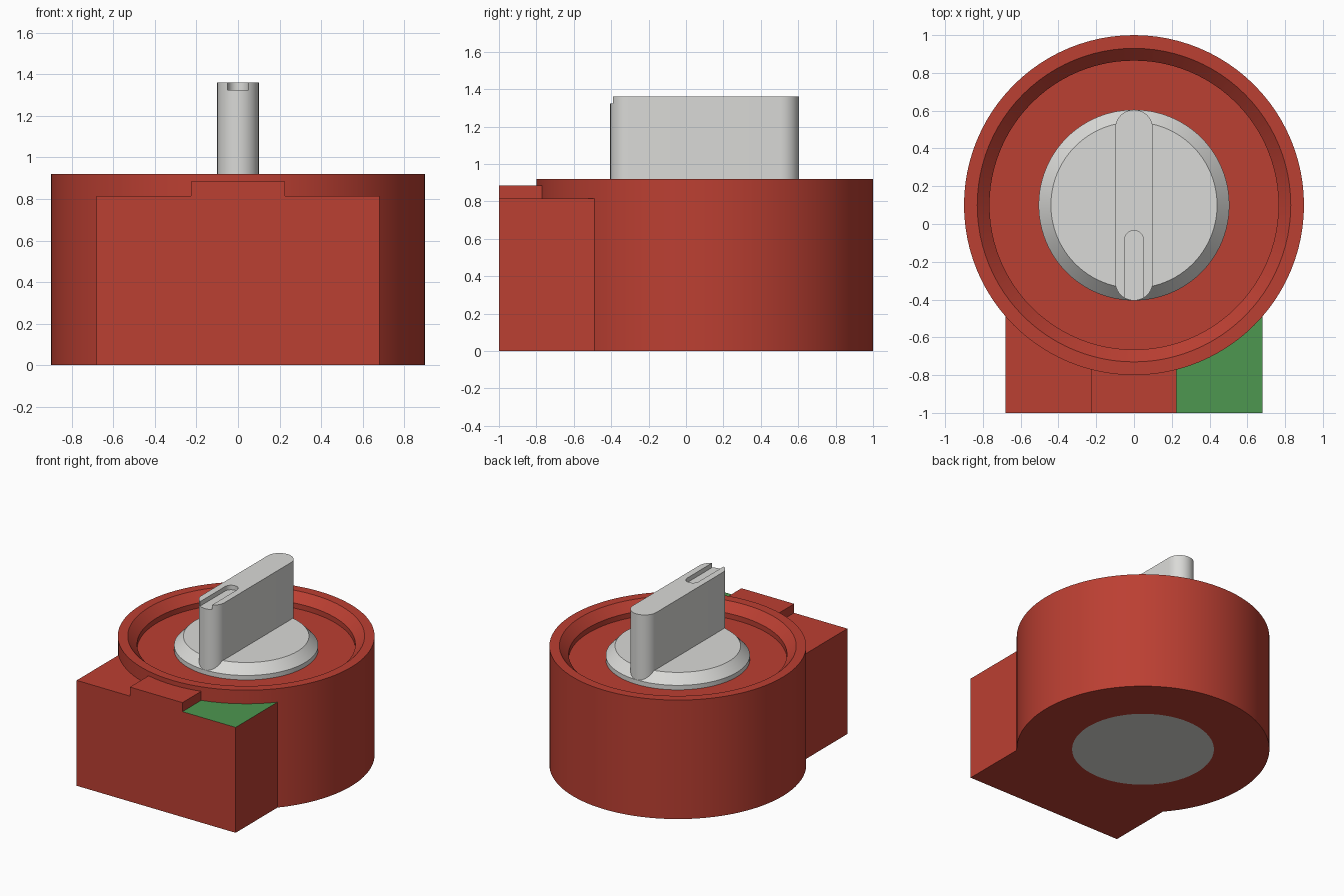
import bpy, bmesh
from math import sin, cos, pi, tau, asin, radians
from mathutils import Vector

if "Cube" in bpy.data.objects:
    bpy.data.objects.remove(bpy.data.objects["Cube"], do_unlink=True)

CY = 0.1            # y of the dial axis
RIM, FLOOR = 0.92, 0.815
SEGS = 96


def material(name, color):
    m = bpy.data.materials.new(name)
    m.use_nodes = True
    m.diffuse_color = color
    bsdf = next(n for n in m.node_tree.nodes if n.type == 'BSDF_PRINCIPLED')
    bsdf.inputs["Base Color"].default_value = color
    return m


red = material("red", (0.50, 0.05, 0.032, 1))
grey = material("light grey", (0.70, 0.70, 0.68, 1))
green = material("green", (0.075, 0.31, 0.08, 1))


def finish(name, bm, *mats):
    bmesh.ops.recalc_face_normals(bm, faces=bm.faces)
    mesh = bpy.data.meshes.new(name)
    bm.to_mesh(mesh)
    bm.free()
    for m in mats:
        mesh.materials.append(m)
    ob = bpy.data.objects.new(name, mesh)
    bpy.context.collection.objects.link(ob)
    return ob


def smooth(ob):
    bpy.ops.object.select_all(action='DESELECT')
    ob.select_set(True)
    bpy.context.view_layer.objects.active = ob
    bpy.ops.object.shade_smooth_by_angle(angle=radians(30))


def lathe(name, profile, mat, closed=False):
    bm = bmesh.new()
    vs = [bm.verts.new((r, CY, z)) for r, z in profile]
    pairs = list(zip(vs, vs[1:])) + ([(vs[-1], vs[0])] if closed else [])
    edges = [bm.edges.new(p) for p in pairs]
    bmesh.ops.spin(bm, geom=vs + edges, cent=(0, CY, 0), axis=(0, 0, 1),
                   angle=tau, steps=SEGS)
    bmesh.ops.remove_doubles(bm, verts=bm.verts, dist=1e-4)
    ob = finish(name, bm, mat)
    smooth(ob)
    return ob


def prism(outline, z0, z1):
    bm = bmesh.new()
    face = bm.faces.new([bm.verts.new((x, y, z0)) for x, y in outline])
    top = bmesh.ops.extrude_face_region(bm, geom=[face], use_keep_orig=True)
    bmesh.ops.translate(bm, vec=(0, 0, z1 - z0),
                        verts=[v for v in top["geom"] if isinstance(v, bmesh.types.BMVert)])
    return bm


def stadium(y0, y1, r, n=20):
    front = [(-r * cos(pi * i / n), y0 + r - r * sin(pi * i / n)) for i in range(n + 1)]
    back = [(r * cos(pi * i / n), y1 - r + r * sin(pi * i / n)) for i in range(n + 1)]
    return front + back


def against_body(half, r=0.89, n=24):
    """Outline from the front plane back to the round body."""
    a = asin(half / r)
    arc = [(r * sin(a - 2 * a * i / n), CY - r * cos(a - 2 * a * i / n)) for i in range(n + 1)]
    return [(-half, -1), (half, -1)] + arc


# Round body with a raised, chamfered rim
lathe("round_body", [(0.505, 0), (0.9, 0), (0.9, RIM), (0.83, RIM),
                     (0.765, 0.855), (0.765, FLOOR), (0.505, FLOOR)], red, closed=True)

# Dial disc running through the body to the underside
lathe("dial_disc", [(0, 0), (0.505, 0), (0.505, 0.85), (0.44, RIM), (0, RIM)], grey)

# Front block, its left top panel green
TAB = 0.225
bm = prism(against_body(0.68), 0, FLOOR)
for x in (-TAB, TAB):
    bmesh.ops.bisect_plane(bm, geom=bm.verts[:] + bm.edges[:] + bm.faces[:],
                           plane_co=(x, 0, 0), plane_no=(1, 0, 0))
bm.normal_update()
for f in bm.faces:
    c = f.calc_center_median()
    if c.z > FLOOR - 0.01 and c.x > TAB:
        f.material_index = 1
finish("front_block", bm, red, green)

# Raised tab in the middle of the block
finish("front_tab", prism(against_body(TAB), FLOOR - 0.002, 0.885), red)

# Grip bar with a pointer slot open at the front
bar = finish("grip_bar", prism(stadium(-0.405, 0.605, 0.1), 0.85, 1.36), grey)
cutter = finish("slot_cutter", prism(stadium(-0.6, -0.035, 0.05), 1.325, 1.5), grey)
cutter.hide_render = True
mod = bar.modifiers.new("slot", 'BOOLEAN')
mod.operation = 'DIFFERENCE'
mod.solver = 'EXACT'
mod.object = cutter
bpy.ops.object.select_all(action='DESELECT')
bar.select_set(True)
bpy.context.view_layer.objects.active = bar
bpy.ops.object.modifier_apply(modifier=mod.name)
bpy.data.objects.remove(cutter, do_unlink=True)
smooth(bar)
